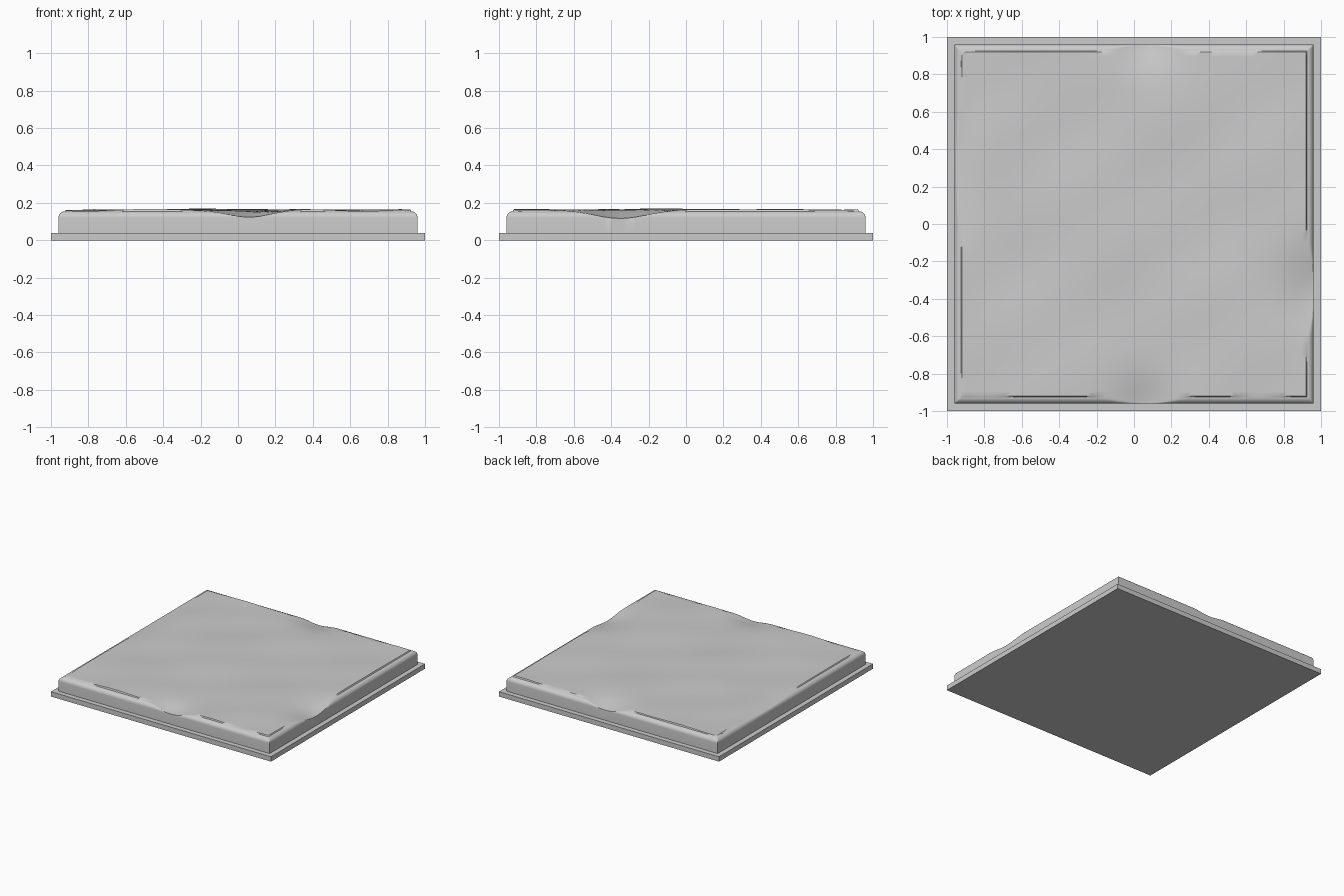
import bpy, bmesh, math
from math import sin, cos, exp, pi

cube = bpy.data.objects.get("Cube")
if cube:
    bpy.data.objects.remove(cube)

# Stone colour
stone = bpy.data.materials.new("grey stone")
stone.use_nodes = True
GREY = (0.6, 0.6, 0.6, 1)
stone.diffuse_color = GREY
stone.node_tree.nodes["Principled BSDF"].inputs["Base Color"].default_value = GREY

HALF, RADIUS = 0.96, 0.035      # slab half width and rim rounding
INNER = HALF - RADIUS
SPRING, BASE = 0.12, 0.04       # rounding start and slab foot


def add_object(name, bm):
    bmesh.ops.recalc_face_normals(bm, faces=bm.faces)
    mesh = bpy.data.meshes.new(name)
    bm.to_mesh(mesh)
    bm.free()
    mesh.materials.append(stone)
    ob = bpy.data.objects.new(name, mesh)
    bpy.context.collection.objects.link(ob)
    return ob


def bell(t, centre, width):
    return exp(-((t - centre) / width) ** 2)


def ground(x, y):
    """Worn, gently rolling surface with chipped hollows along the edges."""
    z = 0.162 + 0.004 * sin(6 * x + 2 * y + 2.6) * cos(5 * y - 1.5 * x)
    z += 0.003 * sin(11 * x - 4 * y) * sin(8 * y + 3 * x + 1)
    z += 0.004 * bell(x, -0.2, 0.2) * bell(y, 0.2, 0.5)
    z -= 0.042 * bell(x, 0.06, 0.16) * (bell(y, -1, 0.16) + bell(y, 1, 0.16))
    z -= 0.042 * bell(y, -0.36, 0.19) * bell(x, 1, 0.16)
    z -= 0.024 * bell(y, 0.35, 0.3) * bell(x, -1, 0.14)
    return z


def surface(x, y):
    d = max(abs(x), abs(y))
    z = ground(x, y)
    if d > INNER - 0.002:
        t = max(0, min(1, (d - INNER) / RADIUS))
        z = min(z, SPRING + RADIUS * math.sqrt(1 - t * t))
    return z


# Plinth
bm = bmesh.new()
bmesh.ops.create_cube(bm, size=1)
for v in bm.verts:
    v.co = (v.co.x * 2, v.co.y * 2, (v.co.z + 0.5) * BASE)
add_object("plinth", bm)

# Slab: one grid, dense at the rounded rim, with walls down to the plinth
rim = [INNER + RADIUS * sin(i * pi / 16) for i in range(9)]
field = [-0.92 + 1.84 * i / 72 for i in range(73)]
coords = [-r for r in reversed(rim)] + field + rim
bm = bmesh.new()
rows = [[bm.verts.new((x, y, surface(x, y))) for x in coords] for y in coords]
for low, high in zip(rows, rows[1:]):
    for i in range(len(coords) - 1):
        bm.faces.new((low[i], low[i + 1], high[i + 1], high[i]))
border = [e for e in bm.edges if e.is_boundary]
walls = bmesh.ops.extrude_edge_only(bm, edges=border)["geom"]
for v in walls:
    if isinstance(v, bmesh.types.BMVert):
        v.co.z = BASE
slab = add_object("slab", bm)

bpy.ops.object.select_all(action='DESELECT')
slab.select_set(True)
bpy.context.view_layer.objects.active = slab
bpy.ops.object.shade_smooth_by_angle(angle=math.radians(40))
